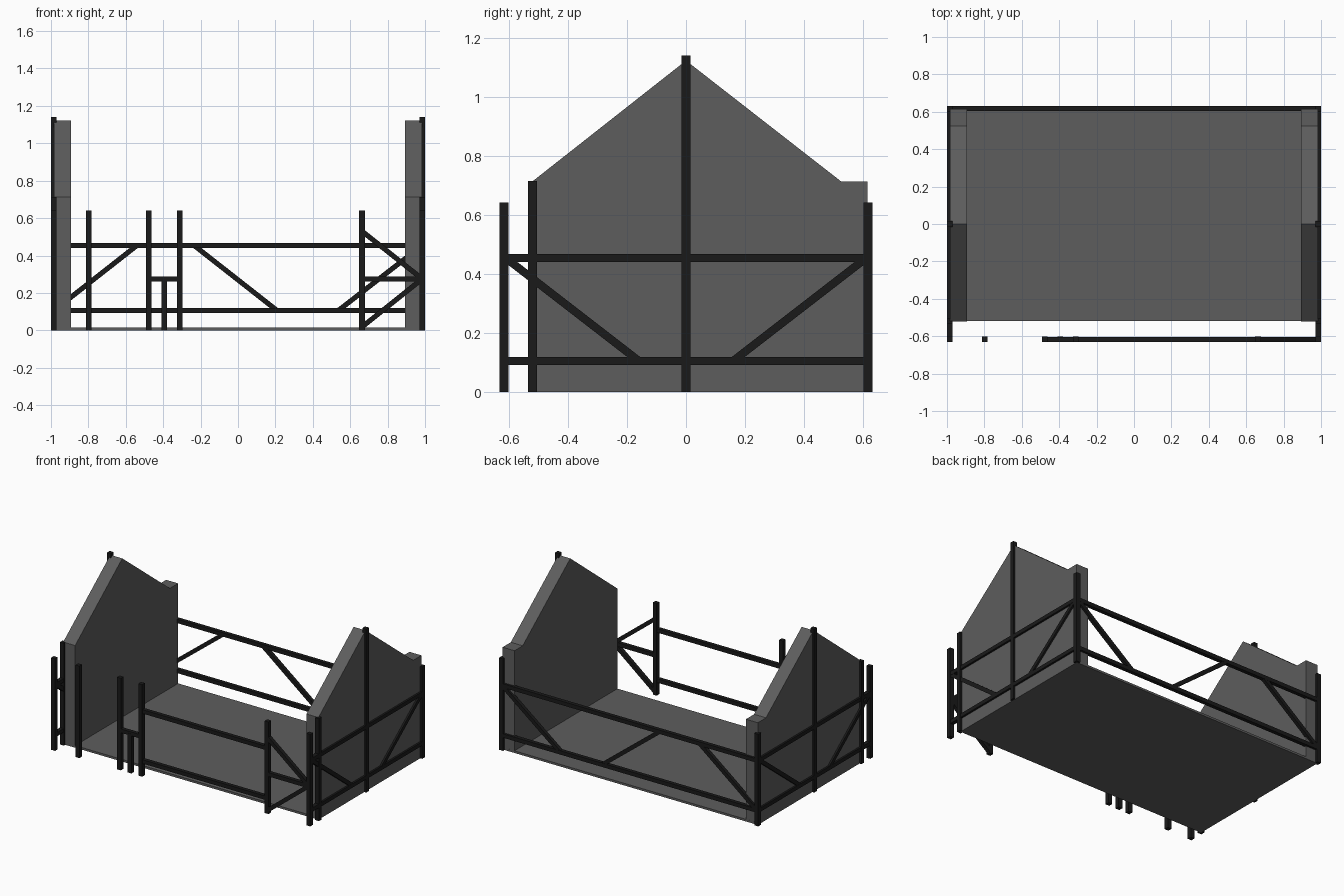
import bpy, bmesh
from mathutils import Vector, Matrix

if "Cube" in bpy.data.objects:
    bpy.data.objects.remove(bpy.data.objects["Cube"])


def material(name, v):
    m = bpy.data.materials.new(name)
    m.diffuse_color = (v, v, v, 1)
    m.use_nodes = True
    m.node_tree.nodes["Principled BSDF"].inputs["Base Color"].default_value = m.diffuse_color
    return m


PLASTER = material("plaster_grey", 0.11)
TIMBER = material("dark_timber", 0.01)
POST, RAIL = 0.030, 0.027
X, Y = 0.985, 0.617          # timber frame centre lines
LOW, HIGH = 0.105, 0.454     # rail heights


def finish(name, bm, mat):
    bmesh.ops.recalc_face_normals(bm, faces=bm.faces)
    me = bpy.data.meshes.new(name)
    bm.to_mesh(me)
    bm.free()
    me.materials.append(mat)
    ob = bpy.data.objects.new(name, me)
    bpy.context.collection.objects.link(ob)
    return ob


def beam(name, p, q, normal, w=RAIL, depth=None):
    """Square timber from p to q, lying flat in the wall with this normal."""
    p, q, n = Vector(p), Vector(q), Vector(normal)
    d = (q - p).normalized()
    rot = Matrix((d, n, d.cross(n))).transposed().to_4x4()
    size = Matrix.Diagonal(((q - p).length, depth or w, w, 1))
    bm = bmesh.new()
    bmesh.ops.create_cube(bm, size=1, matrix=Matrix.Translation((p + q) / 2) @ rot @ size)
    return finish(name, bm, TIMBER)


def post(name, x, y, top):
    beam(name, (x, y, 0), (x, y, top), (1, 0, 0), POST)


# Floor slab
bm = bmesh.new()
bmesh.ops.create_cube(bm, size=1, matrix=Matrix.Translation((0, 0.048, 0.0075))
                      @ Matrix.Diagonal((1.97, 1.135, 0.015, 1)))
finish("floor", bm, PLASTER)

# Gable ends with their timber framing
PROFILE = [(-0.52, 0), (0.615, 0), (0.615, 0.713), (0.525, 0.713), (0, 1.122), (-0.52, 0.713)]
for s, side in ((-1, "left"), (1, "right")):
    bm = bmesh.new()
    face = bm.faces.new([bm.verts.new((s * 0.893, y, z)) for y, z in PROFILE])
    ext = bmesh.ops.extrude_face_region(bm, geom=[face])
    bmesh.ops.translate(bm, vec=(s * 0.092, 0, 0),
                        verts=[v for v in ext["geom"] if isinstance(v, bmesh.types.BMVert)])
    finish(side + "_gable_wall", bm, PLASTER)

    post(side + "_front_corner_post", s * X, -Y, 0.642)
    post(side + "_gable_front_post", s * X, -0.52, 0.714)
    post(side + "_gable_centre_post", s * X, 0, 1.14)
    post(side + "_back_corner_post", s * X, Y, 0.642)
    for z, level in ((LOW, "lower"), (HIGH, "upper")):
        beam(f"{side}_{level}_rail", (s * X, -Y, z), (s * X, Y, z), (1, 0, 0))
    for t, end in ((-1, "front"), (1, "back")):
        beam(f"{side}_{end}_brace", (s * X, t * 0.605, HIGH - 0.005),
             (s * X, t * 0.16, LOW), (1, 0, 0), depth=0.025)

# Back wall rails and braces
N = (0, 1, 0)
for z, level in ((LOW, "lower"), (HIGH, "upper")):
    beam(f"back_{level}_rail", (-X, Y, z), (X, Y, z), N)
    beam(f"front_{level}_rail", (-0.31, -Y, z), (0.663, -Y, z), N)
for i, (a, b) in enumerate(((-X, -0.54), (0.21, -0.235), (0.535, X))):
    beam(f"back_brace_{i + 1}", (a, Y, LOW), (b, Y, HIGH), N, depth=0.025)

# Front wall posts
for name, x, top in (("front_left_post", -0.797, 0.642), ("door_left_post", -0.477, 0.642),
                     ("window_stud", -0.395, 0.275), ("door_right_post", -0.312, 0.642),
                     ("front_right_post", 0.663, 0.642)):
    post(name, x, -Y, top)
beam("sill_rail", (-0.477, -Y, 0.275), (-0.312, -Y, 0.275), N)

# Fan of braces at the front right corner
for name, z in (("fan_lower_brace", 0.018), ("fan_middle_rail", 0.275), ("fan_upper_brace", 0.53)):
    beam(name, (0.663, -Y, z), (X, -Y, 0.275), N)
